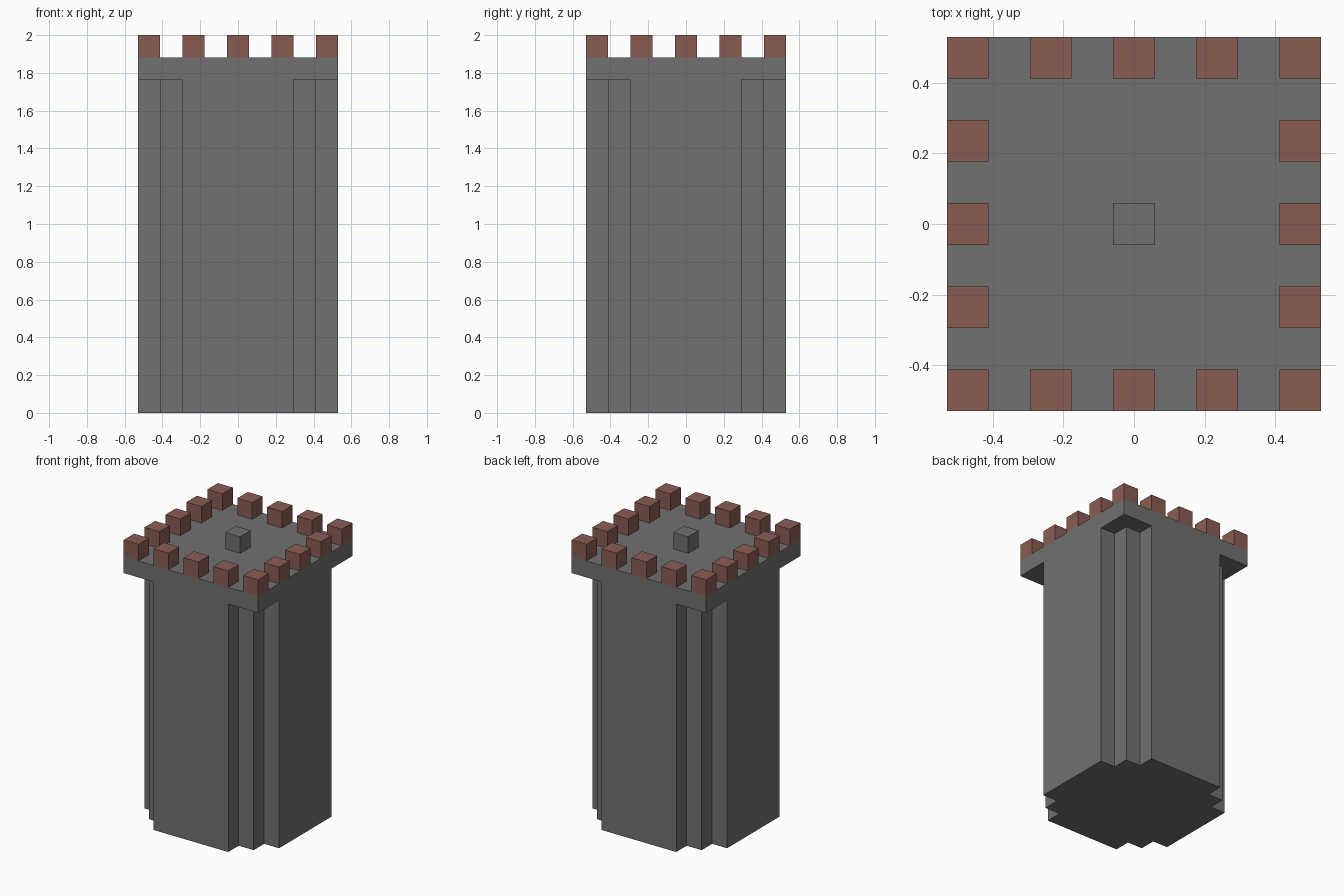
import bpy
import bmesh
from mathutils import Matrix

U = 2 / 17  # one block; the tower is 17 blocks tall and 9 wide

cube = bpy.data.objects.get("Cube")
if cube:
    bpy.data.objects.remove(cube, do_unlink=True)


def make_material(name, rgb):
    mat = bpy.data.materials.new(name)
    mat.use_nodes = True
    mat.diffuse_color = (*rgb, 1)
    mat.node_tree.nodes["Principled BSDF"].inputs["Base Color"].default_value = (*rgb, 1)
    return mat


stone = make_material("grey stone", (0.165, 0.165, 0.165))
brick = make_material("red brick", (0.255, 0.108, 0.086))


def finish(name, bm, mat):
    bmesh.ops.recalc_face_normals(bm, faces=bm.faces)
    mesh = bpy.data.meshes.new(name)
    bm.to_mesh(mesh)
    bm.free()
    mesh.materials.append(mat)
    obj = bpy.data.objects.new(name, mesh)
    bpy.context.collection.objects.link(obj)
    return obj


def box(name, centre, size, mat):
    bm = bmesh.new()
    bmesh.ops.create_cube(bm, size=U)
    bmesh.ops.scale(bm, vec=size, verts=bm.verts)
    bmesh.ops.translate(bm, vec=[c * U for c in centre], verts=bm.verts)
    return finish(name, bm, mat)


# Shaft: one stepped corner turned four times, then extruded upward
corner = [(4.5, 2.5), (3.5, 2.5), (3.5, 3.5), (2.5, 3.5), (2.5, 4.5)]
outline = []
for turn in range(4):
    for x, y in corner:
        outline.append((x * U, y * U))
    corner = [(-y, x) for x, y in corner]

bm = bmesh.new()
base = bm.faces.new([bm.verts.new((x, y, 0)) for x, y in outline])
walls = bmesh.ops.extrude_face_region(bm, geom=[base], use_keep_orig=True)
top = [v for v in walls["geom"] if isinstance(v, bmesh.types.BMVert)]
bmesh.ops.translate(bm, vec=(0, 0, 15 * U), verts=top)
finish("shaft", bm, stone)

# Square platform overhanging the notched corners
box("platform", (0, 0, 15.5), (9, 9, 1), stone)

# Single block in the middle of the roof
box("roof_block", (0, 0, 16.5), (1, 1, 1), stone)

# Battlements: every other block around the rim
bm = bmesh.new()
for x in range(-4, 5, 2):
    for y in range(-4, 5, 2):
        if max(abs(x), abs(y)) == 4:
            bmesh.ops.create_cube(bm, size=U, matrix=Matrix.Translation((x * U, y * U, 16.5 * U)))
finish("battlements", bm, brick)
